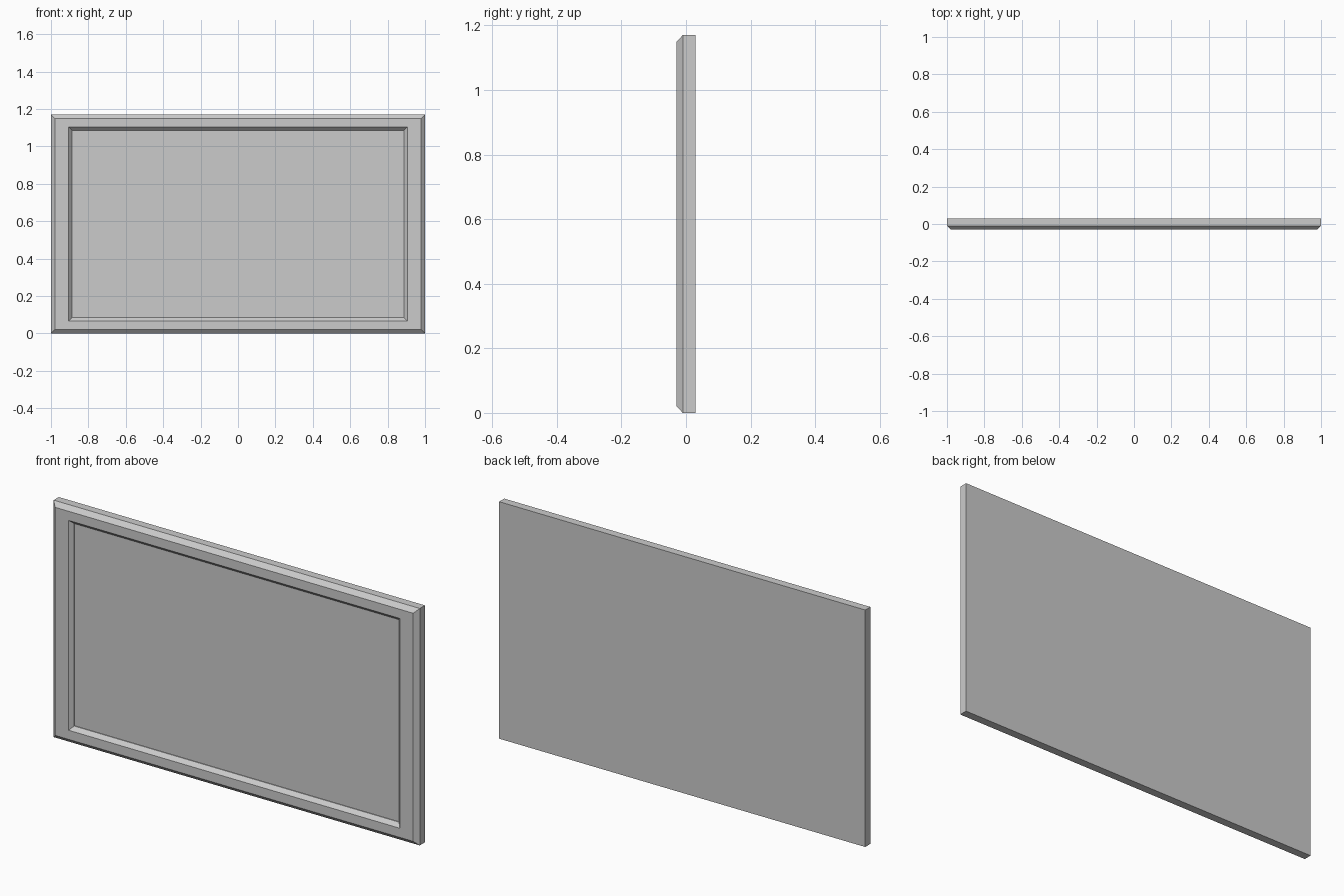
import bpy
import bmesh

if "Cube" in bpy.data.objects:
    bpy.data.objects.remove(bpy.data.objects["Cube"])

W, H = 1.0, 1.17  # half width, full height

# Cross-section from the back edge round to the recessed panel: (inset, y)
profile = [
    (0.0, 0.03),       # back edge
    (0.0, -0.01),      # side wall
    (0.022, -0.03),    # outer chamfer
    (0.095, -0.03),    # flat frame face, ends at the inner lip
    (0.095, -0.03),
    (0.113, -0.011),   # inner chamfer
    (0.113, -0.007),   # small step down to the panel
]
Z_SHIFT = 0.028        # the frame face is narrower at top and bottom


def ring(bm, inset, y):
    """Rectangular loop of vertices at one point of the profile."""
    x = W - inset
    zi = inset - Z_SHIFT if inset > 0.05 else inset
    return [bm.verts.new(p) for p in
            ((-x, y, zi), (x, y, zi), (x, y, H - zi), (-x, y, H - zi))]


bm = bmesh.new()
points = list(dict.fromkeys(profile))
rings = [ring(bm, *p) for p in points]

# Sides, chamfers and frame face
for a, b in zip(rings, rings[1:]):
    for i in range(4):
        j = (i + 1) % 4
        bm.faces.new((a[i], a[j], b[j], b[i]))

# Back and recessed front panel
bm.faces.new(rings[0])
bm.faces.new(rings[-1])
bmesh.ops.recalc_face_normals(bm, faces=bm.faces)

mesh = bpy.data.meshes.new("framed_panel")
bm.to_mesh(mesh)
bm.free()
obj = bpy.data.objects.new("framed_panel", mesh)
bpy.context.collection.objects.link(obj)
